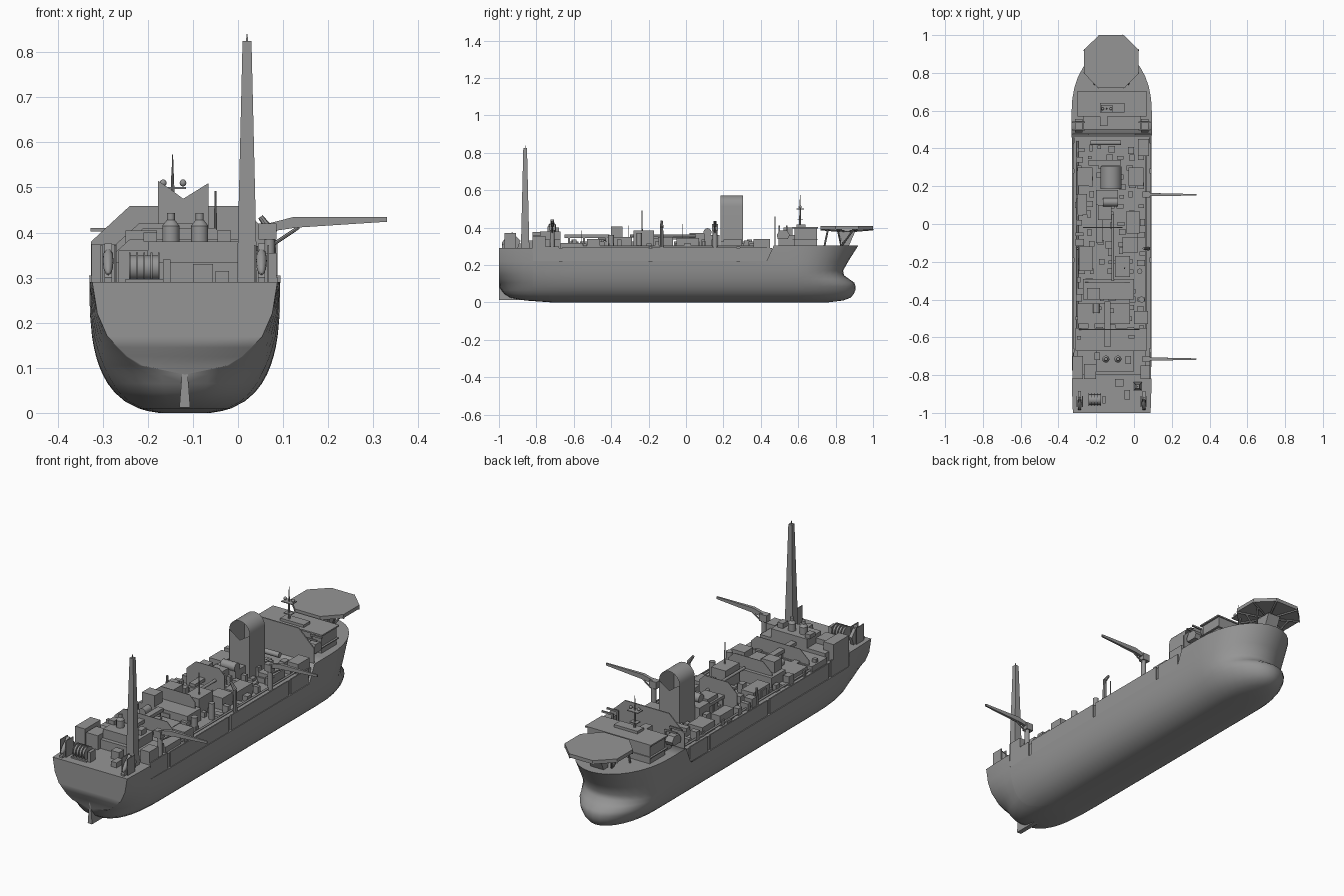
import bpy, bmesh, math, random
from mathutils import Vector, Matrix
random.seed(4)
CX = -0.118  # ship centreline
GREY = bpy.data.materials.new("dark_grey")
GREY.diffuse_color = (.3, .3, .3, 1)


def finish(name, bm, smooth=None):
    bmesh.ops.recalc_face_normals(bm, faces=bm.faces)
    me = bpy.data.meshes.new(name)
    bm.to_mesh(me)
    bm.free()
    me.materials.append(GREY)
    ob = bpy.data.objects.new(name, me)
    bpy.context.collection.objects.link(ob)
    if smooth:
        me.polygons.foreach_set("use_smooth", [True] * len(me.polygons))
        me.set_sharp_from_angle(angle=math.radians(smooth))
    return ob


def add_box(bm, x0, x1, y0, y1, z0, z1):
    m = Matrix.Translation(((x0 + x1) / 2, (y0 + y1) / 2, (z0 + z1) / 2)) @ Matrix.Diagonal((x1 - x0, y1 - y0, z1 - z0, 1))
    bmesh.ops.create_cube(bm, size=1, matrix=m)


def boxes(name, items):
    bm = bmesh.new()
    for it in items:
        add_box(bm, *it)
    return finish(name, bm)


def add_rod(bm, a, b, r, r2=None, n=8, turn=0):
    a, b = Vector(a), Vector(b)
    m = Matrix.Translation((a + b) / 2) @ (b - a).to_track_quat('Z', 'Y').to_matrix().to_4x4() @ Matrix.Rotation(turn, 4, 'Z')
    bmesh.ops.create_cone(bm, cap_ends=True, segments=n, radius1=r, radius2=r if r2 is None else r2, depth=(b - a).length, matrix=m)


def rods(name, items, n=8, turn=0):
    bm = bmesh.new()
    for it in items:
        add_rod(bm, *it, n=n, turn=turn)
    return finish(name, bm, 40)


def prism(name, prof, axis, lo, hi):
    """Extrude a profile (xz for axis y, yz for axis x)."""
    bm = bmesh.new()
    P = (lambda p, t: (p[0], t, p[1])) if axis == 'y' else (lambda p, t: (t, p[0], p[1]))
    A = [bm.verts.new(P(p, lo)) for p in prof]
    B = [bm.verts.new(P(p, hi)) for p in prof]
    bm.faces.new(A)
    bm.faces.new(B)
    for i in range(len(prof)):
        j = (i + 1) % len(prof)
        bm.faces.new((A[i], A[j], B[j], B[i]))
    return finish(name, bm)


def interp(tab, v):
    for (a, fa), (b, fb) in zip(tab, tab[1:]):
        if v <= b:
            return fa + (fb - fa) * max(0, (v - a) / (b - a))
    return tab[-1][1]


# Hull: waterlines lofted from keel to deck, lower sides amidships
BOW = [(0, .76), (.01, .84), (.025, .88), (.05, .902), (.08, .908), (.105, .9), (.125, .872), (.145, .845), (.17, .84), (.22, .868), (.305, .922)]
AFT = [(0, -.72), (.01, -.86), (.025, -.94), (.045, -.972), (.065, -.988), (.085, -1.0), (.105, -1.025), (.145, -1.09), (.22, -1.3), (.305, -1.6)]
LEVELS = [0, .004, .01, .025, .045, .065, .085, .105, .125, .145, .17, .22, .305]
MID = [-.55, -.3, 0, .25, .43, .47, .55]


def half_width(y, z):
    b = .212 * max(0, 1 - (1 - min(z + .002, .3) / .305) ** 3) ** (1 / 3)
    yb, ya = interp(BOW, z), interp(AFT, z)
    if y > .6:
        b *= max(0, 1 - ((y - .6) / (yb - .6)) ** 2.1) ** .5
    if y < -.6:
        b *= max(0, 1 - ((-.6 - y) / (-.6 - ya)) ** 3) ** .4
    return b


bm = bmesh.new()
rows = []
for z in LEVELS:
    yb, ya = interp(BOW, z), max(-1, interp(AFT, z))
    ys = [ya + (-.6 - ya) * t for t in (0, .015, .05, .12, .22, .325, .45, .455, .7, 1)] + MID
    ys += [.6 + (yb - .6) * math.sin(t * math.pi / 16) for t in range(9)]
    pair = []
    for y in ys:
        zz = z
        if z > .22:
            zz = .29 if y <= -.819 else .22 if y < .45 else .305
        w = half_width(y, zz)
        pair.append((bm.verts.new((CX - w, y, zz)), bm.verts.new((CX + w, y, zz))))
    rows.append(pair)
for r0, r1 in zip(rows, rows[1:]):
    for i in range(len(r0) - 1):
        for s in (0, 1):
            bm.faces.new((r0[i][s], r0[i + 1][s], r1[i + 1][s], r1[i][s]))
    bm.faces.new((r0[0][0], r0[0][1], r1[0][1], r1[0][0]))
for r in (rows[0], rows[-1]):
    for i in range(len(r) - 1):
        bm.faces.new((r[i][0], r[i + 1][0], r[i + 1][1], r[i][1]))
bmesh.ops.remove_doubles(bm, verts=bm.verts, dist=.0004)
bmesh.ops.dissolve_degenerate(bm, dist=.0001, edges=bm.edges)
finish("hull", bm, 70)
rudder = prism("rudder", [(-1, .012), (-1, .14), (-.95, .12), (-.85, .012)], 'x', CX - .012, CX + .012)
for v in rudder.data.vertices:
    if v.co.z > .1:
        v.co.x = CX + (v.co.x - CX) * .2

# Raised topside deck and flanking bulwarks
boxes("topside_deck", [(-.318, .082, -.82, .46, .21, .29)])
boxes("side_walls", [(x, x + .006, y0, y1, .22, z) for x in (-.324, .083)
                     for y0, y1, z in ((-.82, -.68, .3), (-.66, -.2, .295), (-.18, .27, .295), (.29, .43, .295))])

# Accommodation block with blast wall behind
boxes("accommodation", [(-.29, .055, .58, .7, .3, .4), (-.27, .035, .5, .6, .3, .36), (-.3, .065, .57, .705, .335, .34),
                        (-.3, .065, .57, .705, .395, .402), (-.18, -.05, .59, .64, .4, .415), (-.18, -.14, .52, .57, .36, .4)])
prism("blast_wall", [(-.326, .22), (-.326, .38), (-.24, .459), (.004, .459), (.088, .38), (.088, .22)], 'y', .472, .478)
for k, (y, top, lo, hi) in enumerate([(-.02, .42, -.27, -.06), (-.31, .41, -.26, -.02), (-.56, .385, -.29, .03)]):
    prism("module_wall_%d" % k, [(lo, .29), (lo, top - .045), (lo + .05, top), (hi - .03, top), (hi, top - .03), (hi, .29)], 'y', y, y + .003)
rods("radio_mast", [((-.145, .61, .4), (-.145, .61, .53), .006, .003), ((-.145, .61, .53), (-.145, .61, .573), .0025, .001),
                    ((-.05, -.235, .38), (-.05, -.235, .492), .004, .002)])
boxes("mast_platforms", [(-.175, -.115, .59, .63, .497, .501), (-.165, -.125, .595, .625, .44, .444)])
bm = bmesh.new()
for x in (-.166, -.122):
    bmesh.ops.create_uvsphere(bm, u_segments=10, v_segments=6, radius=.008, matrix=Matrix.Translation((x, .61, .51)))
finish("radar_domes", bm, 60)

# Helideck: octagonal plate, rim supports and struts
HX, HY = -.12, .86
octo = [(.065, .14), (.145, .062), (.145, -.062), (.07, -.14), (-.07, -.14), (-.145, -.062), (-.145, .062), (-.065, .14)]
bm = bmesh.new()
top = [bm.verts.new((HX + x, HY + y, .408)) for x, y in octo]
low = [bm.verts.new((HX + x, HY + y, .39)) for x, y in octo]
bm.faces.new(top)
bm.faces.new(low)
for i in range(8):
    bm.faces.new((top[i], top[i - 1], low[i - 1], low[i]))
finish("helideck", bm)
rods("helideck_ribs", [((HX, HY, .378), (HX + x, HY + y, .39), .005) for x, y in octo], n=4)
rods("helideck_struts", [((HX + s * .05, .83, .3), (HX + s * .1, yy, .395), .005) for s in (-1, 1) for yy in (.81, .9)]
     + [((HX + s * .09, .74, .3), (HX + s * .09, .76, .395), .005) for s in (-1, 1)])
prism("helideck_pylon", [(.84, .3), (.815, .38), (.905, .38), (.87, .3)], 'x', HX - .035, HX + .035)

# Arched exhaust housing: open barrel shell with notched end panels
bm = bmesh.new()
arc = [(-.065, .29)] + [(-.1215 + .0565 * math.cos(a * math.pi / 12), .515 + .0565 * math.sin(a * math.pi / 12)) for a in range(13)] + [(-.178, .29)]
A = [[bm.verts.new((x, y, z)) for x, z in arc] for y in (.185, .305)]
for i in range(len(arc) - 1):
    bm.faces.new((A[0][i], A[0][i + 1], A[1][i + 1], A[1][i]))
for y in (.186, .304):
    bm.faces.new([bm.verts.new((x, y, z)) for x, z in ((-.178, .29), (-.178, .515), (-.155, .5), (-.1215, .475), (-.065, .51), (-.065, .29))])
finish("exhaust_housing", bm, 35)

# Cranes on the starboard side
for k, y in enumerate((-.715, .155)):
    bm = bmesh.new()
    add_rod(bm, (.07, y, .22), (.07, y, .39), .014, .012, n=10)
    add_box(bm, .045, .085, y - .016, y + .016, .385, .42)
    add_rod(bm, (.08, y, .375), (.135, y, .412), .004)
    finish("crane_base_%d" % k, bm, 40)
    boom = prism("crane_boom_%d" % k, [(.055, .4), (.055, .417), (.125, .435), (.331, .435), (.331, .424), (.13, .411)], 'y', y - .008, y + .008)
    for v in boom.data.vertices:
        if v.co.x > .3:
            v.co.y = y + (v.co.y - y) * .45
rods("loading_posts", [((.075, -.13, .22), (.075, -.13, .4), .012, .008), ((.075, -.13, .4), (.05, -.13, .435), .01, .006),
                       ((-.3, -.13, .22), (-.3, -.13, .37), .01, .006)])

# Flare tower at the stern
rods("flare_tower", [((.02, -.86, .29), (.02, -.86, .825), .032, .014), ((.02, -.86, .82), (.02, -.86, .84), .003, .002)], n=4, turn=math.pi / 4)

# Stern equipment house and pressure bottles
boxes("stern_house", [(-.3, .06, -.8, -.67, .29, .335), (-.2, .0, -.78, -.67, .335, .38), (-.265, -.2, -.82, -.74, .29, .36),
                      (-.325, -.27, -.82, -.7, .29, .375), (.035, .085, -.82, -.75, .29, .355), (-.1, -.055, -.86, -.82, .29, .33),
                      (-.31, .07, -.67, -.55, .29, .318), (-.21, -.18, -.72, -.68, .38, .4), (-.045, -.015, -.74, -.7, .38, .405)])
rods("pressure_bottles", [((x, -.715, a), (x, -.715, b), r, s) for x in (-.149, -.085)
                          for a, b, r, s in ((.37, .415, .019, .019), (.415, .428, .019, .009), (.428, .443, .009, .009))], n=12)

# Mooring winch on the stern deck
rods("winch_drum", [((-.238, -.93, .322), (-.175, -.93, .322), .027, .027)]
     + [((x, -.93, .322), (x + .004, -.93, .322), .034, .034) for x in (-.242, -.226, -.21, -.194, -.178)], n=16)
boxes("winch_frame", [(-.25, -.165, -.96, -.9, .288, .297), (-.166, -.15, -.95, -.91, .29, .34), (-.05, -.02, -.93, -.88, .29, .315)])

# Lifeboats: tilted pods on stern ramps, boxed boats beside the accommodation
for s in (-1, 1):
    x = CX + s * .17
    bm = bmesh.new()
    M = Matrix.Translation((x, -.95, .337)) @ Matrix.Rotation(.75, 4, 'X') @ Matrix.Diagonal((.012, .046, .015, 1))
    bmesh.ops.create_uvsphere(bm, u_segments=12, v_segments=8, radius=1, matrix=M)
    finish("stern_lifeboat", bm, 50)
    prism("lifeboat_ramp", [(-.985, .288), (-.985, .3), (-.93, .376), (-.885, .33), (-.9, .288)], 'x', x - .008, x + .008)
    boxes("ramp_cheeks", [(x + d - .002, x + d + .002, -.97, -.91, .288, .372) for d in (-.015, .015)])
    x = CX + s * .175
    prism("side_lifeboat", [(.49, .34), (.485, .36), (.5, .385), (.54, .385), (.555, .36), (.545, .34)], 'x', x - .02, x + .02)
    boxes("lifeboat_davit", [(x - s * .03 - .004, x - s * .03 + .004, yy, yy + .008, .3, .41) for yy in (.495, .535)]
          + [(x - .034, x + .03, yy, yy + .008, .402, .41) for yy in (.495, .535)])

# Main process modules
boxes("process_modules", [
    (-.3, -.02, -.53, -.42, .29, .325), (-.27, .0, -.4, -.29, .29, .35), (-.25, -.18, -.4, -.34, .35, .405),
    (.0, .075, -.53, -.46, .29, .34), (-.1, -.02, -.28, -.17, .29, .385), (-.29, -.22, -.25, -.12, .29, .345),
    (-.19, -.12, .02, .1, .29, .37), (-.2, -.085, .1, .18, .29, .36), (-.04, .03, -.05, .07, .29, .345),
    (-.3, -.22, .2, .3, .29, .335), (-.03, .05, .2, .3, .29, .335), (-.24, -.07, .31, .34, .29, .33),
    (-.06, .02, -.15, -.07, .29, .35), (.02, .08, .36, .45, .29, .34), (-.3, -.25, .05, .16, .29, .34)])

# Long pipe racks and pipes on the centreline
boxes("pipe_racks", [(-.2, -.168, -.1, .17, .335, .35), (-.155, -.125, -.65, -.41, .345, .362)]
      + [(-.195, -.173, y, y + .01, .29, .335) for y in (-.09, -.02, .05, .12)]
      + [(-.15, -.13, y, y + .01, .29, .345) for y in (-.63, -.55, -.43)])
rods("pipes_and_tanks", [((-.112, -.3, .355), (-.112, .05, .355), .007), ((-.3, -.6, .3), (-.3, .44, .3), .005),
                         ((.065, -.6, .3), (.065, .44, .3), .005), ((-.165, .115, .375), (-.085, .115, .375), .022),
                         ((-.23, .43, .32), (-.07, .43, .32), .013), ((-.2, -.47, .345), (-.2, -.42, .345), .018),
                         ((.03, -.25, .29), (.03, -.25, .37), .014), ((.04, -.4, .29), (.04, -.4, .36), .016)], n=12)

# Scattered small equipment between the modules
items = []
for row in range(21):
    for col in range(7):
        if random.random() < .72:
            x, y = -.285 + col * .054 + random.uniform(-.008, .008), -.6 + row * .05 + random.uniform(-.01, .01)
            w, d, h = random.uniform(.008, .022), random.uniform(.008, .02), random.choice((.012, .025, .035, .045))
            items.append((x - w, x + w, y - d, y + d, .285, .29 + h))
boxes("small_equipment", items)
